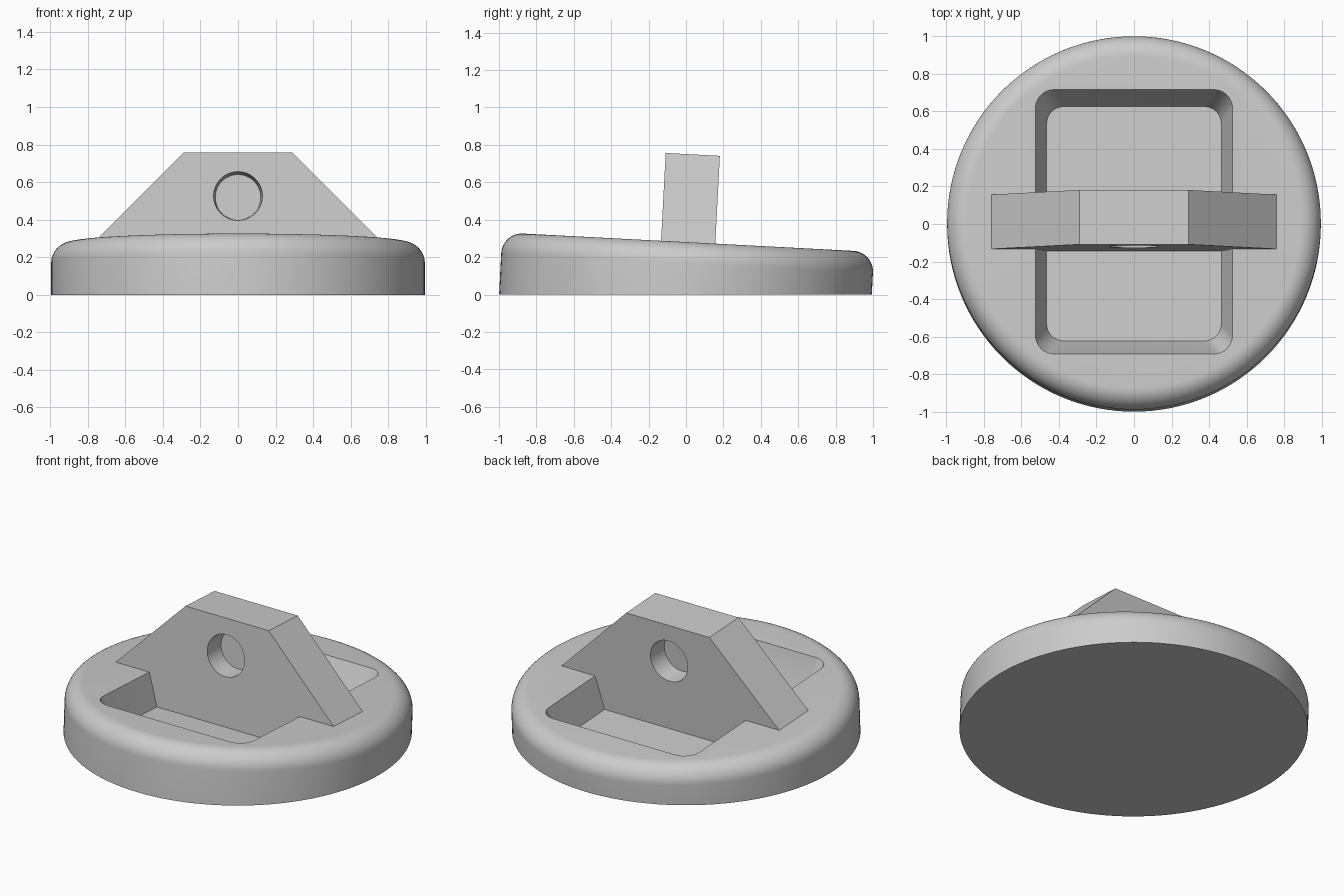
import bpy, bmesh, math
from mathutils import Matrix, Vector

cube = bpy.data.objects.get("Cube")
if cube:
    bpy.data.objects.remove(cube, do_unlink=True)

# Everything leans back by three degrees; only the underside is level
TILT = Matrix.Translation((0, -0.003, 0)) @ Matrix.Rotation(math.radians(-3), 4, 'X')
RADIUS, TOP, FILLET = 0.995, 0.28, 0.11
FLOOR = 0.08
HALF_THICK = 0.145

grey = bpy.data.materials.new("plain grey")
grey.use_nodes = True
colour = (0.6, 0.6, 0.6, 1)
grey.diffuse_color = colour
grey.node_tree.nodes["Principled BSDF"].inputs["Base Color"].default_value = colour


def finish(bm, name):
    """Turn a bmesh into a tilted object."""
    bmesh.ops.recalc_face_normals(bm, faces=bm.faces)
    mesh = bpy.data.meshes.new(name)
    bm.to_mesh(mesh)
    bm.free()
    mesh.materials.append(grey)
    obj = bpy.data.objects.new(name, mesh)
    bpy.context.collection.objects.link(obj)
    return obj


def loft(name, rings, level=False):
    """Skin closed rings of equal length and cap both ends."""
    bm = bmesh.new()
    loops = [[bm.verts.new(TILT @ Vector(p)) for p in ring] for ring in rings]
    n = len(loops[0])
    for a, b in zip(loops, loops[1:]):
        for i in range(n):
            j = (i + 1) % n
            bm.faces.new((a[i], a[j], b[j], b[i]))
    bm.faces.new(loops[0][::-1])
    bm.faces.new(loops[-1])
    if level:
        geom = bm.verts[:] + bm.edges[:] + bm.faces[:]
        cut = bmesh.ops.bisect_plane(bm, geom=geom, plane_co=(0, 0, 0),
                                     plane_no=(0, 0, 1), clear_inner=True)
        rim = [e for e in cut["geom_cut"] if isinstance(e, bmesh.types.BMEdge)]
        bmesh.ops.contextual_create(bm, geom=rim)
    return finish(bm, name)


def circle(r, z, n=128):
    return [(r * math.cos(math.tau * i / n), r * math.sin(math.tau * i / n), z)
            for i in range(n)]


def rounded_rect(hx, hy, r, z, steps=8):
    pts = []
    for k, (sx, sy) in enumerate(((1, 1), (-1, 1), (-1, -1), (1, -1))):
        for i in range(steps + 1):
            a = math.pi / 2 * (k + i / steps)
            pts.append((sx * (hx - r) + r * math.cos(a),
                        sy * (hy - r) + r * math.sin(a), z))
    return pts


def carve(target, cutter):
    cutter.hide_render = True
    mod = target.modifiers.new("cut", 'BOOLEAN')
    mod.operation, mod.solver, mod.object = 'DIFFERENCE', 'EXACT', cutter
    bpy.ops.object.select_all(action='DESELECT')
    bpy.context.view_layer.objects.active = target
    target.select_set(True)
    bpy.ops.object.modifier_apply(modifier=mod.name)
    bpy.data.objects.remove(cutter, do_unlink=True)


# Round base with a filleted upper rim
rings = [circle(RADIUS, -0.1)]
for i in range(13):
    a = math.pi / 2 * i / 12
    rings.append(circle(RADIUS - FILLET + FILLET * math.cos(a),
                        TOP - FILLET + FILLET * math.sin(a)))
base = loft("base", rings, level=True)

# Tapered rectangular pocket, with its cutter carried on above the surface
depth = TOP - FLOOR
carve(base, loft("pocket_cutter", [
    rounded_rect(0.465, 0.625, 0.09, FLOOR),
    rounded_rect(0.525, 0.705, 0.1, TOP),
    rounded_rect(0.585, 0.785, 0.11, TOP + depth)]))

# Upright handle with sloping shoulders
side = [(0.76, FLOOR - 0.02), (0.76, TOP), (0.29, 0.75)]
outline = side + [(-x, z) for x, z in reversed(side)]
handle = loft("handle", [[(x, y, z) for x, z in outline]
                         for y in (-HALF_THICK, HALF_THICK)])

# Shallow tapered finger hole in each face of the handle
for s in (-1, 1):
    carve(handle, loft("hole_cutter", [
        [(x, s * y, 0.519 + v) for x, v, _ in circle(r, 0, 48)]
        for r, y in ((0.121, 0.02), (0.13, HALF_THICK), (0.137, 0.25))]))

# Smooth the curved surfaces, keep the edges crisp
bpy.ops.object.select_all(action='DESELECT')
for obj in (base, handle):
    obj.select_set(True)
bpy.context.view_layer.objects.active = base
bpy.ops.object.shade_smooth_by_angle(angle=math.radians(25))
